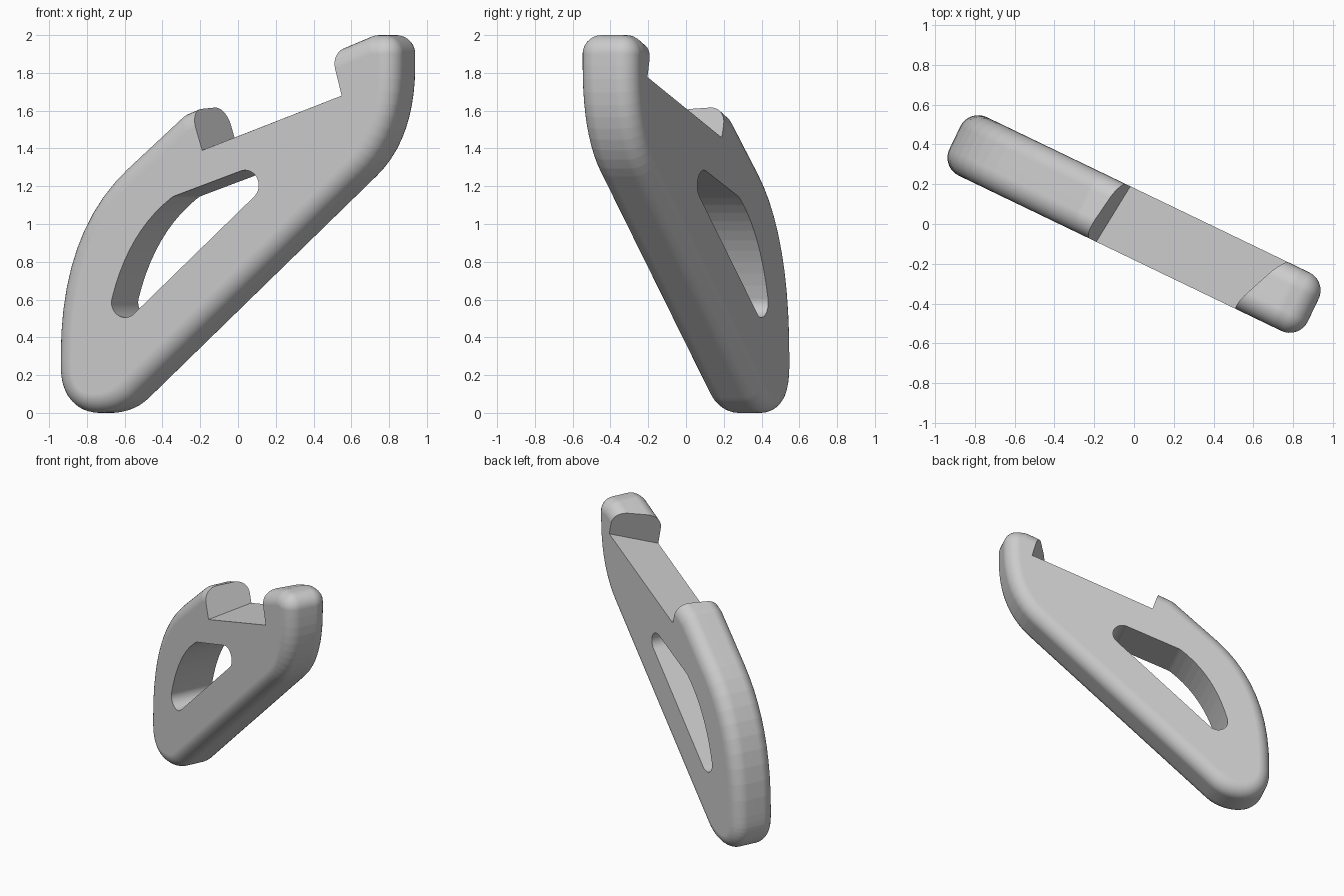
import bpy, bmesh, math
from mathutils import Vector, Matrix

if "Cube" in bpy.data.objects:
    bpy.data.objects.remove(bpy.data.objects["Cube"], do_unlink=True)

HALF = 0.163                                   # half thickness of the plate
TURN = Matrix.Rotation(math.radians(-25.7), 4, 'Z')

grey = bpy.data.materials.new("plain grey")
grey.use_nodes = True
grey.diffuse_color = (0.6, 0.6, 0.6, 1)
grey.node_tree.nodes["Principled BSDF"].inputs["Base Color"].default_value = (0.6, 0.6, 0.6, 1)


def arc(a, c, b, steps=10):
    """Quadratic curve from a to b with control point c."""
    a, b, c = Vector(a), Vector(b), Vector(c)
    return [a * (1 - t) ** 2 + c * 2 * t * (1 - t) + b * t * t
            for t in (i / steps for i in range(steps + 1))]


def clean(points):
    out = []
    for p in map(Vector, points):
        if not out or (p - out[-1]).length > 1e-4:
            out.append(p)
    return out


def fan(points):
    """Pair each point of a counter-clockwise loop with its outward directions."""
    pts, out = clean(points), []
    for i, p in enumerate(pts):
        d0, d1 = p - pts[i - 1], pts[(i + 1) % len(pts)] - p
        a0 = math.atan2(-d0.x, d0.y)
        turn = (math.atan2(-d1.x, d1.y) - a0 + math.pi) % math.tau - math.pi
        a0 = math.atan2(-d0.x, d0.y) - math.pi / 2
        a0 = math.atan2(d0.y, d0.x) - math.pi / 2
        n = max(1, round(abs(turn) / math.radians(9)))
        for k in range(n + 1):
            a = a0 + turn * k / n
            out.append((p, Vector((math.cos(a), math.sin(a)))))
    return out


def make_object(name, bm):
    bmesh.ops.remove_doubles(bm, verts=bm.verts, dist=1e-5)
    bmesh.ops.recalc_face_normals(bm, faces=bm.faces)
    mesh = bpy.data.meshes.new(name)
    bm.to_mesh(mesh)
    bm.free()
    mesh.materials.append(grey)
    obj = bpy.data.objects.new(name, mesh)
    bpy.context.collection.objects.link(obj)
    return obj


def slab(name, points, section):
    """Loft a loop through (outward offset, depth) pairs and cap both ends."""
    bm, loop, rings = bmesh.new(), fan(points), []
    for off, depth in section:
        rings.append([bm.verts.new(TURN @ Vector((p.x + n.x * off, depth, p.y + n.y * off)))
                      for p, n in loop])
    for r0, r1 in zip(rings, rings[1:]):
        for i in range(len(loop)):
            bm.faces.new((r0[i - 1], r0[i], r1[i], r1[i - 1]))
    bm.faces.new(rings[0])
    bm.faces.new(rings[-1])
    return make_object(name, bm)


# Plate with a rounded rim
R, N = 0.1, 8
outline = (arc((-0.9, 0.25), (-0.9, 0.1), (-0.78, 0.1))
           + arc((-0.78, 0.1), (-0.688, 0.1), (-0.626, 0.155))
           + arc((0.706, 1.325), (0.9, 1.496), (0.9, 1.84))
           + [(0.9, 1.9), (0.86, 1.9), (-0.1, 1.535), (-0.219, 1.489)]
           + arc((-0.539, 1.22), (-0.9, 0.914), (-0.9, 0.3)))
quarter = [(R * math.sin(t), HALF - R + R * math.cos(t))
           for t in (i * math.pi / 2 / N for i in range(N + 1))]
rim = [(o, -d) for o, d in quarter] + quarter[::-1]
plate = slab("hooked_plate", outline, rim)

# Cutter for the long window
window = arc((-0.268, 1.073), (-0.4955, 0.911), (-0.585, 0.585)) + [(0.12, 1.205)]
window_cutter = slab("window_cutter", window, [(0.08, -0.4), (0.08, 0.4)])

# Cutter for the open notch, square to its sloping floor
bm = bmesh.new()
rise = Vector((-0.36, 0, 0.93)) * 0.8
corners = []
for front, back in (((-0.19, -0.09, 1.39), (-0.02, 0.187, 1.457)),
                    ((0.55, -0.444, 1.68), (0.8, -0.204, 1.778))):
    f, b = Vector(front), Vector(back)
    corners += [f - (b - f) * 0.5, b + (b - f) * 0.5]
for p in corners:
    bm.verts.new(p)
    bm.verts.new(p + rise)
bmesh.ops.convex_hull(bm, input=bm.verts)
notch_cutter = make_object("notch_cutter", bm)

# Cut the openings
bpy.context.view_layer.objects.active = plate
plate.select_set(True)
for cutter in (window_cutter, notch_cutter):
    cutter.hide_render = True
    mod = plate.modifiers.new("cut", 'BOOLEAN')
    mod.operation, mod.solver, mod.object = 'DIFFERENCE', 'EXACT', cutter
    bpy.ops.object.modifier_apply(modifier=mod.name)
    bpy.data.objects.remove(cutter, do_unlink=True)

# Smooth rim with crisp cuts
bpy.ops.object.shade_smooth_by_angle(angle=math.radians(25))
weighted = plate.modifiers.new("even shading", 'WEIGHTED_NORMAL')
weighted.keep_sharp = True
